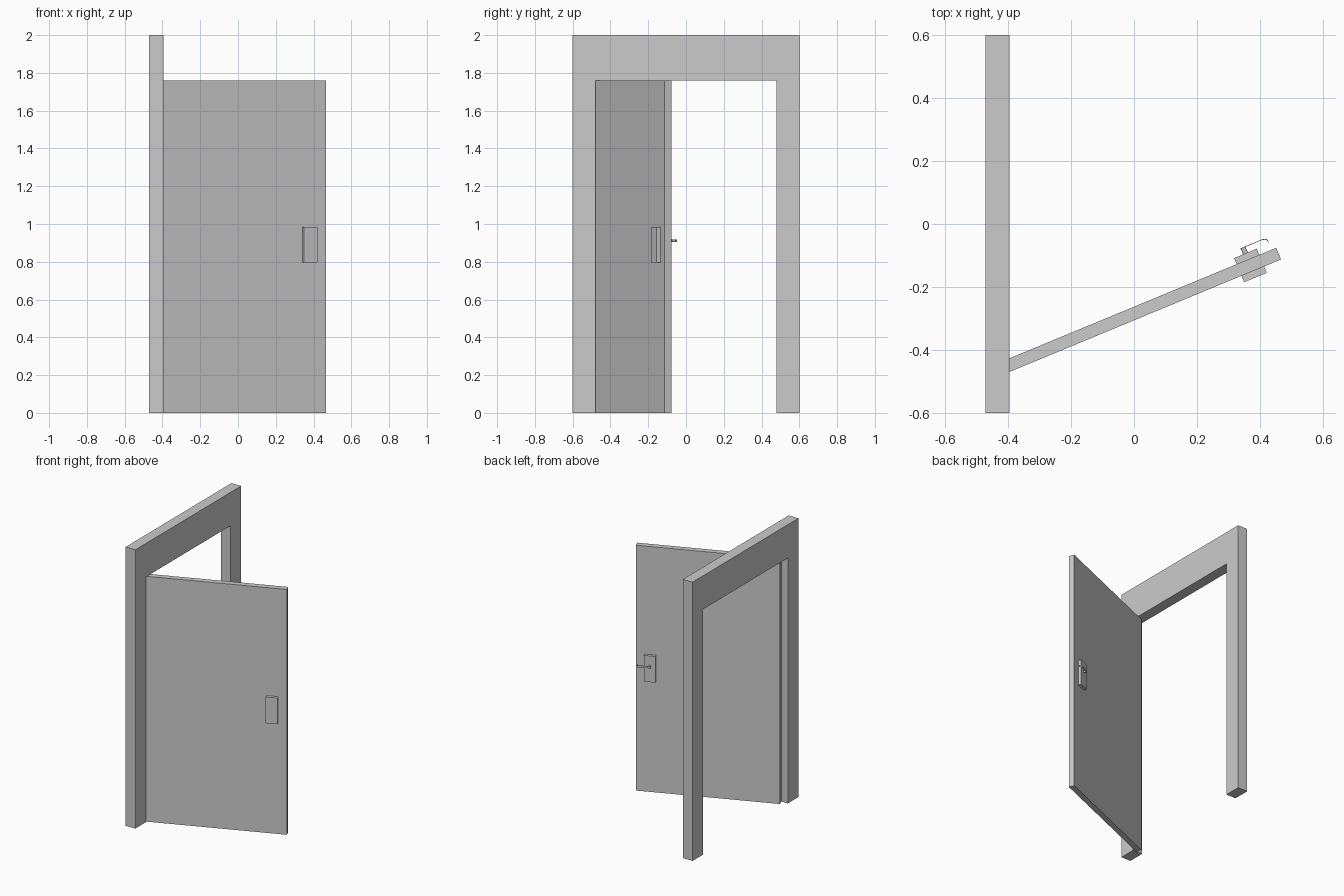
import bpy
import bmesh
import math
from mathutils import Matrix

cube = bpy.data.objects.get("Cube")
if cube:
    bpy.data.objects.remove(cube, do_unlink=True)

grey = bpy.data.materials.new("plain grey")
grey.use_nodes = True
colour = (0.6, 0.6, 0.6, 1)
grey.diffuse_color = colour
grey.node_tree.nodes["Principled BSDF"].inputs["Base Color"].default_value = colour

# Door space: x along the leaf from the hinge, y through its thickness
SWING = Matrix.Translation((-0.42, -0.48, 0)) @ Matrix.Rotation(math.radians(22.5), 4, "Z")


def prism(name, outline, push, matrix=Matrix()):
    """Extrude a closed outline along the push vector."""
    bm = bmesh.new()
    face = bm.faces.new([bm.verts.new(p) for p in outline])
    top = bmesh.ops.extrude_face_region(bm, geom=[face])["geom"]
    moved = [v for v in top if isinstance(v, bmesh.types.BMVert)]
    bmesh.ops.translate(bm, verts=moved, vec=push)
    bmesh.ops.recalc_face_normals(bm, faces=bm.faces)
    mesh = bpy.data.meshes.new(name)
    bm.to_mesh(mesh)
    bm.free()
    mesh.materials.append(grey)
    obj = bpy.data.objects.new(name, mesh)
    bpy.context.collection.objects.link(obj)
    obj.matrix_world = matrix
    return obj


def box(name, x, y, z, matrix=Matrix()):
    outline = [(x[0], y[0], z[0]), (x[1], y[0], z[0]), (x[1], y[1], z[0]), (x[0], y[1], z[0])]
    return prism(name, outline, (0, 0, z[1] - z[0]), matrix)


# Frame: an upside-down U pushed through the wall thickness
half = [(0.6, 0), (0.6, 2), (0.48, 0), (0.48, 1.76)]
outer, inner = half[:2], half[2:]
arch = outer + [(-y, z) for y, z in reversed(outer)]
arch += [(-y, z) for y, z in inner] + list(reversed(inner))
prism("door_frame", [(-0.472, y, z) for y, z in arch], (0.077, 0, 0))

# Swung-open leaf and the lock case that shows on both sides
box("door_leaf", (0, 0.96), (0, 0.04), (0, 1.76), SWING)
box("lock_case", (0.824, 0.902), (-0.022, 0.061), (0.797, 0.985), SWING)

# Handle stem on the inner side
ring = [math.tau * i / 12 for i in range(12)]
stem = [(0.863 + 0.008 * math.cos(a), 0.061, 0.912 + 0.008 * math.sin(a)) for a in ring]
prism("handle_stem", stem, (0, 0.02, 0), SWING)

# Lever: a thin strip that curls towards the door at its tip
path = [(0.855, 0.082), (0.93, 0.082), (0.938, 0.08), (0.944, 0.075), (0.946, 0.068)]
back = [(x - 0.002, y - 0.002) for x, y in reversed(path)]
prism("handle_lever", [(x, y, 0.905) for x, y in path + back], (0, 0, 0.014), SWING)
